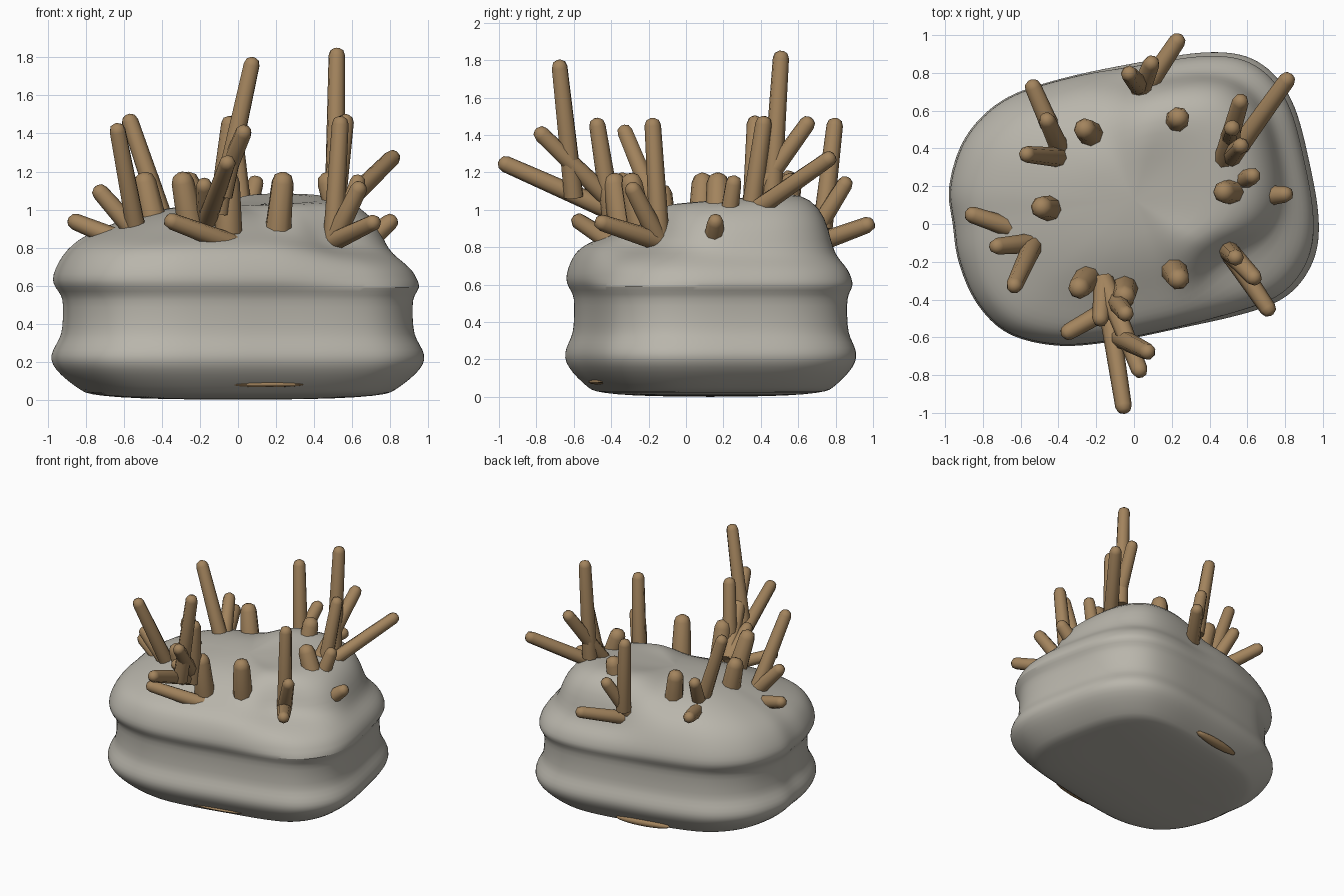
import bpy, bmesh, math
from mathutils import Vector

cube = bpy.data.objects.get("Cube")
if cube:
    bpy.data.objects.remove(cube, do_unlink=True)


def material(name, color):
    m = bpy.data.materials.new(name)
    m.diffuse_color = (*color, 1)
    m.use_nodes = True
    m.node_tree.nodes["Principled BSDF"].inputs["Base Color"].default_value = (*color, 1)
    return m


STONE = material("warm grey", (0.485, 0.465, 0.41))
WOOD = material("brown", (0.365, 0.23, 0.11))


def finish(bm, name, mat, angle):
    bmesh.ops.recalc_face_normals(bm, faces=bm.faces)
    mesh = bpy.data.meshes.new(name)
    bm.to_mesh(mesh)
    bm.free()
    mesh.materials.append(mat)
    ob = bpy.data.objects.new(name, mesh)
    bpy.context.collection.objects.link(ob)
    bpy.ops.object.select_all(action='DESELECT')
    ob.select_set(True)
    bpy.context.view_layer.objects.active = ob
    bpy.ops.object.shade_smooth_by_angle(angle=math.radians(angle))
    return ob


def bridge(bm, rings):
    n = len(rings[0])
    for a, b in zip(rings, rings[1:]):
        for i in range(n):
            bm.faces.new((a[i], a[(i + 1) % n], b[(i + 1) % n], b[i]))


def ease(t):
    t = min(1, max(0, t))
    return t * t * (3 - 2 * t)


# Rounded, skewed outline of the body, smoothed with a closed spline
OUTLINE = [(.985, 0), (.94, .3), (.84, .66), (.66, .865), (.4, .915), (0, .855), (-.4, .77),
           (-.7, .66), (-.9, .46), (-.985, .2), (-.965, 0), (-.935, -.2), (-.84, -.42),
           (-.67, -.585), (-.4, -.65), (-.1, -.625), (.2, -.565), (.6, -.475), (.82, -.38), (.95, -.21)]
CENTRE = Vector((0, .13))


def spline(points, steps):
    p = [Vector(q) for q in points]
    n = len(p)
    out = []
    for i in range(n):
        a, b, c, d = (p[(i + k) % n] for k in (-1, 0, 1, 2))
        for s in range(steps):
            t = s / steps
            out.append(b + (c - a) * t / 2 + (2 * a - 5 * b + 4 * c - d) * t * t / 2
                       + (3 * b - a - 3 * c + d) * t ** 3 / 2)
    return out


# Profiles are (scale, height): shared wall, gentle shoulder, stepped shoulder
WALL = [(.4, .003), (.65, .012), (.8, .03), (.83, .045), (.91, .1), (.975, .16), (1, .21),
        (.99, .26), (.95, .32), (.935, .37), (.93, .5), (.94, .55), (.975, .59)]
GENTLE = [(.992, .63), (.975, .69), (.935, .76), (.885, .815), (.81, .865), (.7, .91),
          (.6, .945), (.48, .98), (.33, 1.01), (.18, 1.02)]
STEPPED = [(.965, .63), (.94, .68), (.89, .725), (.85, .765), (.822, .82), (.785, .91),
           (.69, 1.01), (.54, 1.055), (.36, 1.045), (.2, 1.03)]
NOTCH = [.1, .1, .15, .4, 1, 1, .9, .6, .3, .1]  # how far each shoulder ring pulls in at the front left


def tilt(y, z):
    return z + .09 * (y - CENTRE.y) * ease((z - .75) / .2)


bm = bmesh.new()
rings = []
for low, high, pull in zip(WALL + GENTLE, WALL + STEPPED, [0] * len(WALL) + NOTCH):
    ring = []
    for p in spline(OUTLINE, 4):
        v = p - CENTRE
        angle = math.degrees(math.atan2(v.y, v.x))
        w = ease((math.cos(math.radians(angle - 22)) + .08) / .7)
        s = low[0] + (high[0] - low[0]) * w - .22 * pull * math.exp(-((angle + 32) / 22) ** 2)
        z = low[1] + (high[1] - low[1]) * w
        q = CENTRE + v * s
        ring.append(bm.verts.new((q.x, q.y, tilt(q.y, z))))
    rings.append(ring)
bridge(bm, rings)
for ring, z in ((rings[0], 0), (rings[-1], 1.025)):
    hub = bm.verts.new((CENTRE.x, CENTRE.y, z))
    for i in range(len(ring)):
        bm.faces.new((ring[i], ring[(i + 1) % len(ring)], hub))
body = finish(bm, "stone_body", STONE, 60)
sub = body.modifiers.new("smooth", 'SUBSURF')
sub.levels = sub.render_levels = 1


# Stick with a rounded tip
def stick(name, base, tip, radius=.049, sides=8):
    base, tip = Vector(base), Vector(tip)
    axis = tip - base
    length = axis.length
    turn = axis.to_track_quat('Z', 'Y')
    bm = bmesh.new()
    loops = []
    for h, r in ((0, 1.1), (length - radius * .8, .9), (length - radius * .25, .7), (length, .25)):
        loops.append([bm.verts.new(base + turn @ Vector((
            math.cos(math.tau * i / sides) * r * radius,
            math.sin(math.tau * i / sides) * r * radius, h))) for i in range(sides)])
    bridge(bm, loops)
    bm.faces.new(loops[0])
    bm.faces.new(loops[-1])
    finish(bm, name, WOOD, 50)


# Branch clusters: one root each, several tips
CLUSTERS = {
    "back_left": ((.45, .26, .92), [(.83, .79, 1.29), (.57, .67, 1.49)]),
    "back": ((.01, .64, .8), [(.25, 1, .93), (.1, .87, 1.17)]),
    "back_right": ((-.37, .35, .88), [(-.55, .76, 1), (-.47, .57, 1.2), (-.58, .37, 1.5)]),
    "right": ((-.53, -.1, .87), [(-.75, -.12, 1.12), (-.64, -.34, 1.45)]),
    "front_left": ((.5, -.14, .83), [(.73, -.48, .94), (.65, -.3, 1.14), (.54, -.18, 1.49)]),
    "front": ((-.16, -.3, .95), [(-.05, -1, 1.26), (.04, -.8, 1.43), (-.18, -.53, 1.15)]),
}
for place, (root, tips) in CLUSTERS.items():
    for i, tip in enumerate(tips):
        stick(f"{place}_branch_{i + 1}", root, tip)

# Single branches, some forking off a larger branch
SINGLES = [((-.08, -.6, 1.07), (.08, -.68, 1.8)), ((-.1, -.4, .98), (-.04, -.48, 1.49)),
           ((.51, .46, 1.08), (.52, .51, 1.85)), ((.51, .35, 1), (.57, .42, 1.5)),
           ((.03, .73, .9), (-.03, .8, 1.49)), ((-.03, -.39, .82), (-.38, -.59, .95)),
           ((-.62, -.03, .84), (-.89, .06, .95)), ((.71, .15, .86), (.83, .16, .96)),
           ((.55, .22, .9), (.64, .26, 1.18))]
for i, (a, b) in enumerate(SINGLES):
    stick(f"single_branch_{i + 1}", a, b)

# Thick upright stubs
STUBS = [((-.21, .46), (-.27, .51)), ((.21, .52), (.24, .57)), ((.21, -.24), (.24, -.3)),
         ((-.43, .08), (-.5, .09)), ((-.24, -.28), (-.3, -.35)), ((-.05, -.34), (-.05, -.39)),
         ((.56, .17), (.46, .17))]
for i, (a, b) in enumerate(STUBS):
    stick(f"stub_{i + 1}", (*a, .88), (*b, 1.195), .066)


# Slivers of wood showing low on the front and back walls
def sliver(name, x, y, z, thick):
    bm = bmesh.new()
    bmesh.ops.create_uvsphere(bm, u_segments=16, v_segments=8, radius=1)
    for v in bm.verts:
        along = v.co.x * .21
        v.co = Vector((x + along, y + along * .17 + v.co.y * .035, z + v.co.z * thick))
    finish(bm, name, WOOD, 60)


sliver("front_wood_sliver", .145, -.473, .08, .014)
sliver("back_wood_sliver", -.14, .735, .07, .03)
